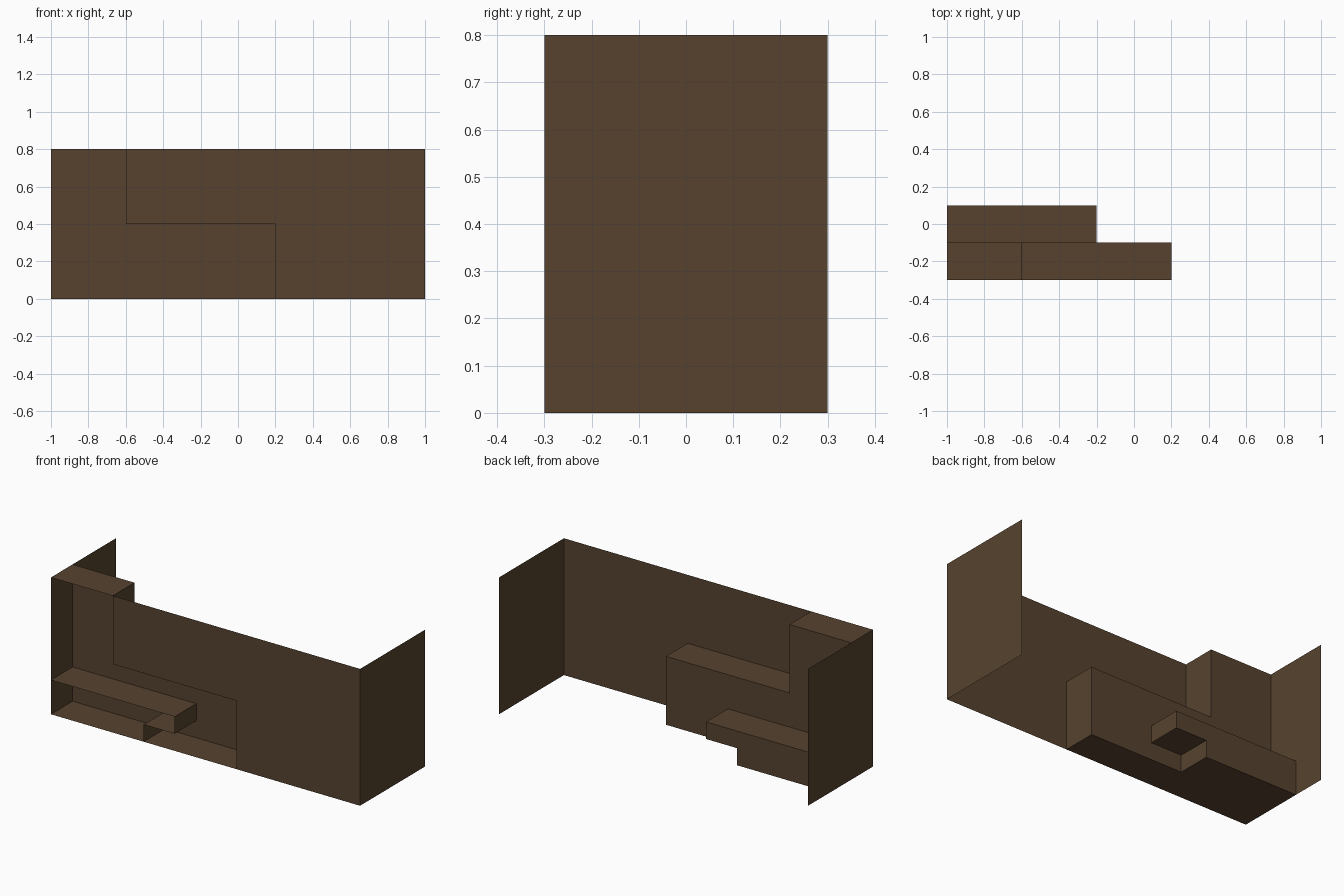
import bpy

if "Cube" in bpy.data.objects:
    bpy.data.objects.remove(bpy.data.objects["Cube"])

brown = bpy.data.materials.new("dark_brown")
brown.diffuse_color = (0.095, 0.055, 0.028, 1)
brown.use_nodes = True
brown.node_tree.nodes["Principled BSDF"].inputs["Base Color"].default_value = brown.diffuse_color


def make(name, verts, faces):
    mesh = bpy.data.meshes.new(name)
    mesh.from_pydata(verts, [], faces)
    mesh.materials.append(brown)
    obj = bpy.data.objects.new(name, mesh)
    bpy.context.collection.objects.link(obj)
    return obj


def shell(name, profile, y0, y1, back=True):
    """Sweep an open (x, z) profile from y0 to y1, optionally closing the back."""
    n = len(profile)
    verts = [(x, y, z) for y in (y0, y1) for x, z in profile]
    faces = [(i, i + 1, n + i + 1, n + i) for i in range(n - 1)]
    if back:
        faces.append(tuple(range(n, 2 * n)))
    return make(name, verts, faces)


def plate(name, verts):
    return make(name, verts, [tuple(range(len(verts)))])


# Thin end walls
for name, x in (("left_end_wall", -1), ("right_end_wall", 1)):
    pts = [(x, -0.3, 0), (x, 0.3, 0), (x, 0.3, 0.8), (x, -0.3, 0.8)]
    plate(name, pts if x > 0 else pts[::-1])

# Front wall with the L-shaped opening left out
outline = [(-0.6, 0.4), (0.2, 0.4), (0.2, 0), (1, 0), (1, 0.8), (-0.6, 0.8)]
plate("front_wall", [(x, -0.3, z) for x, z in outline])

# L-shaped recess, open at the front
recess = [(-1, 0.8), (-0.6, 0.8), (-0.6, 0.4), (0.2, 0.4), (0.2, 0), (-1, 0)]
shell("recess", recess, -0.3, -0.1)

# Stepped shelf inside the recess, and the same step closed off behind it
step = [(-1, 0.2), (-0.2, 0.2), (-0.2, 0.1), (-0.4, 0.1), (-0.4, 0), (-1, 0)]
shell("inner_shelf", step[:-1], -0.3, -0.1, back=False)
shell("rear_step", step, -0.1, 0.1)
